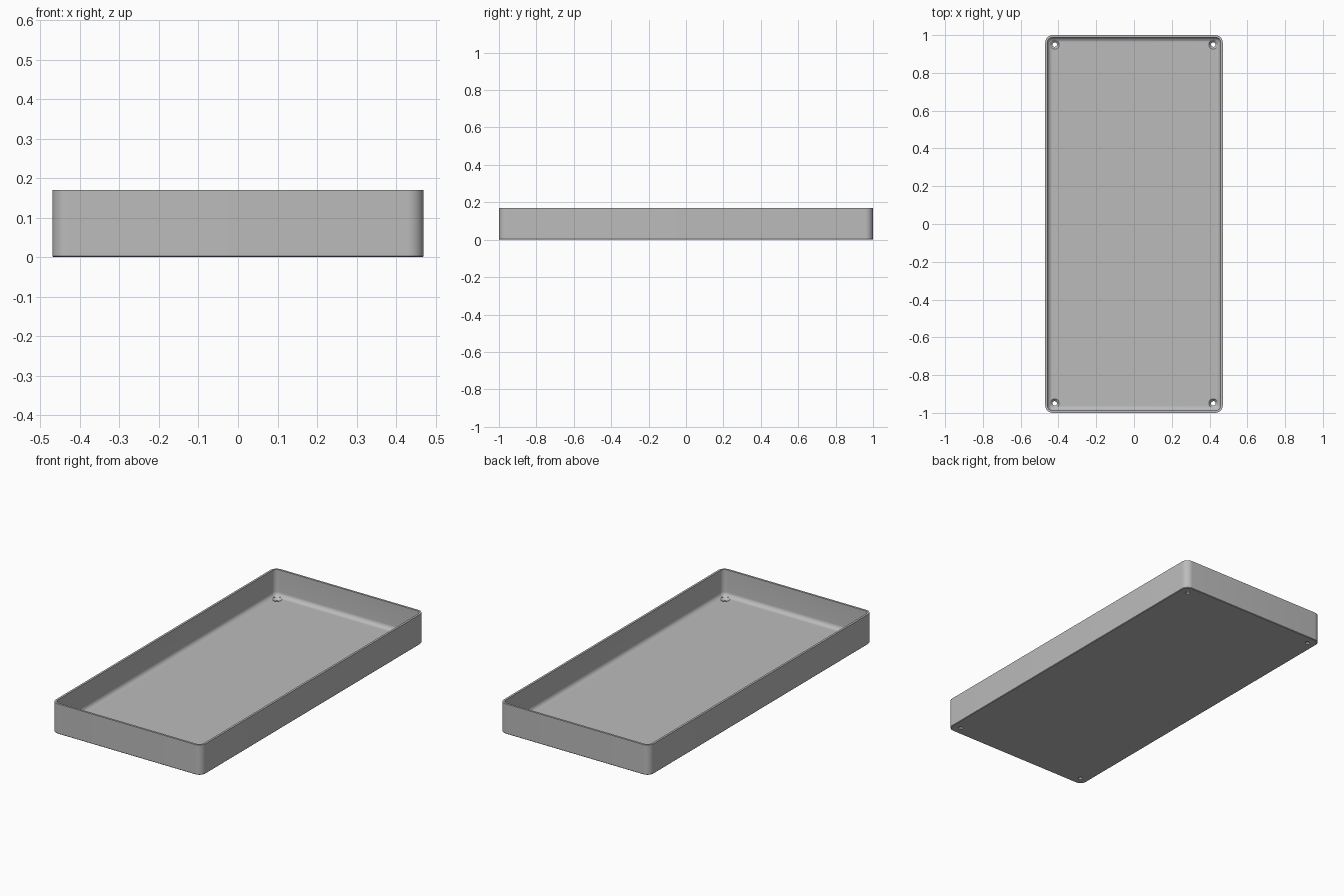
import bpy, bmesh, math

if "Cube" in bpy.data.objects:
    bpy.data.objects.remove(bpy.data.objects["Cube"], do_unlink=True)

HX, HY, H = 0.47, 1.0, 0.17      # half width, half length, height
WALL, FLOOR, CORNER, FILLET = 0.012, 0.02, 0.04, 0.025

grey = bpy.data.materials.new("plain grey")
grey.use_nodes = True
grey.diffuse_color = (0.5, 0.5, 0.5, 1)
grey.node_tree.nodes["Principled BSDF"].inputs["Base Color"].default_value = (0.5, 0.5, 0.5, 1)


def ring(bm, inset, z, steps=10):
    """Rounded rectangle, inset from the outer outline."""
    r = max(CORNER - inset, 0.004)
    verts = []
    for q, (sx, sy) in enumerate([(1, 1), (-1, 1), (-1, -1), (1, -1)]):
        for i in range(steps + 1):
            a = (q + i / steps) * math.pi / 2
            verts.append(bm.verts.new((sx * (HX - inset - r) + r * math.cos(a),
                                       sy * (HY - inset - r) + r * math.sin(a), z)))
    return verts


def loft(bm, rings):
    """Skin closed rings in order and cap both ends."""
    for a, b in zip(rings, rings[1:]):
        n = len(a)
        for i in range(n):
            bm.faces.new((a[i], a[(i + 1) % n], b[(i + 1) % n], b[i]))
    bm.faces.new(rings[0][::-1])
    bm.faces.new(rings[-1])


def finish(name, bm):
    bmesh.ops.recalc_face_normals(bm, faces=bm.faces)
    mesh = bpy.data.meshes.new(name)
    bm.to_mesh(mesh)
    bm.free()
    mesh.materials.append(grey)
    obj = bpy.data.objects.new(name, mesh)
    bpy.context.collection.objects.link(obj)
    return obj


# Tray: outer wall, rim, inner wall, rounded fillet and floor
bm = bmesh.new()
profile = [(0.003, 0), (0, 0.003), (0, H), (WALL, H)]
for i in range(9):
    a = i / 8 * math.pi / 2
    profile.append((WALL + FILLET * (1 - math.cos(a)), FLOOR + FILLET * (1 - math.sin(a))))
loft(bm, [ring(bm, d, z) for d, z in profile])
tray = finish("tray", bm)

# Countersunk screw holes in the four corners
bm = bmesh.new()
hole = [(0.012, -0.02), (0.012, 0.008), (0.026, 0.022), (0.026, 0.06)]
for sx in (-1, 1):
    for sy in (-1, 1):
        loft(bm, [[bm.verts.new((sx * 0.42 + r * math.cos(k * math.pi / 16),
                                 sy * 0.95 + r * math.sin(k * math.pi / 16), z))
                   for k in range(32)] for r, z in hole])
cutter = finish("screw_hole_cutter", bm)
cutter.hide_render = True
cutter.hide_set(True)

cut = tray.modifiers.new("screw_holes", "BOOLEAN")
cut.operation = "DIFFERENCE"
cut.solver = "EXACT"
cut.object = cutter

bpy.context.view_layer.objects.active = tray
tray.select_set(True)
bpy.ops.object.modifier_apply(modifier=cut.name)
bpy.data.objects.remove(cutter, do_unlink=True)
bpy.ops.object.shade_smooth_by_angle(angle=math.radians(30))
